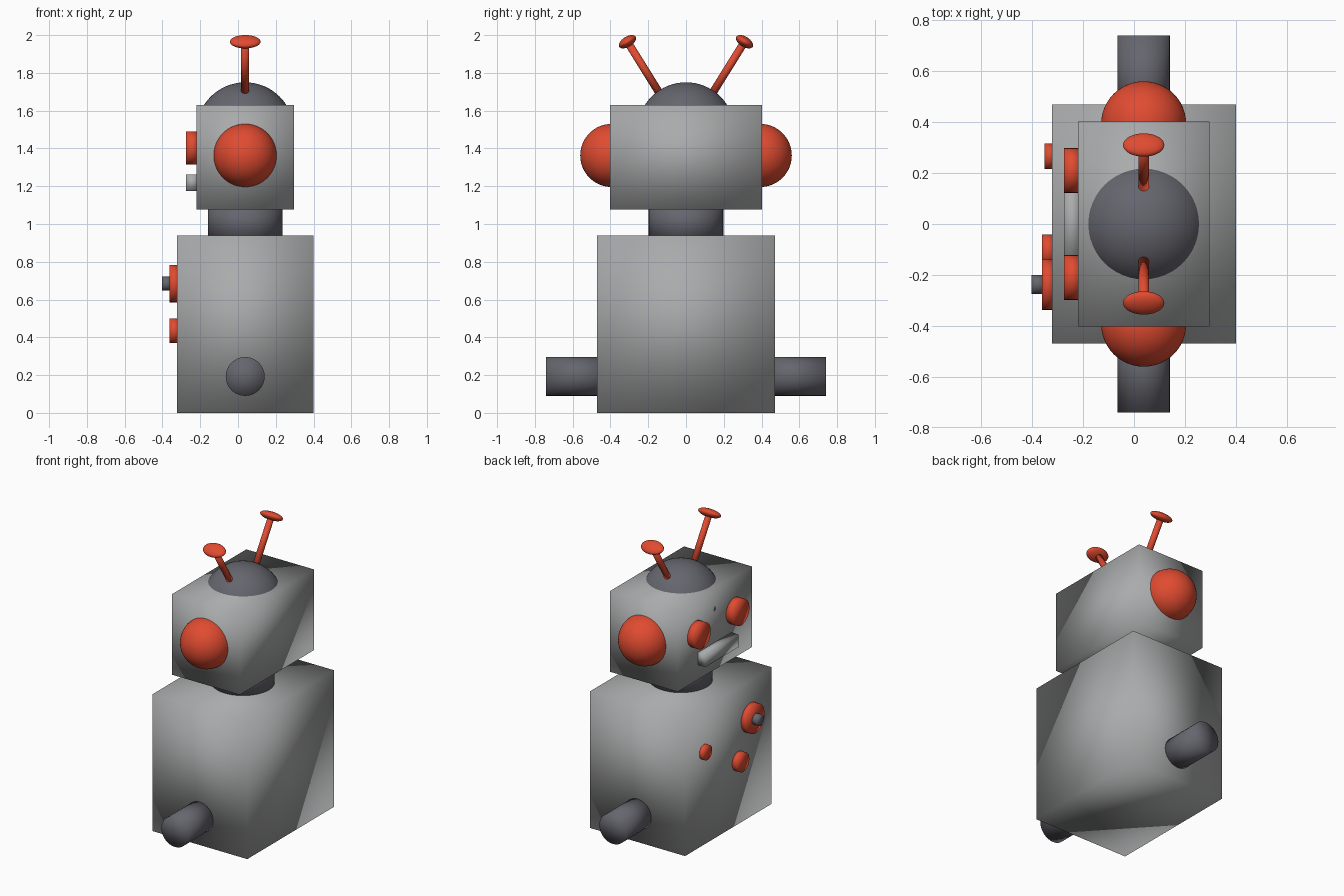
import bpy
import bmesh
from math import pi, radians
from mathutils import Matrix, Vector

if "Cube" in bpy.data.objects:
    bpy.data.objects.remove(bpy.data.objects["Cube"], do_unlink=True)


def material(name, rgb):
    mat = bpy.data.materials.new(name)
    mat.use_nodes = True
    mat.diffuse_color = (*rgb, 1)
    bsdf = next(n for n in mat.node_tree.nodes if n.type == "BSDF_PRINCIPLED")
    bsdf.inputs["Base Color"].default_value = (*rgb, 1)
    return mat


GREY = material("light grey", (0.40, 0.405, 0.41))
DARK = material("dark slate", (0.13, 0.13, 0.155))
RED = material("warm red", (0.75, 0.07, 0.03))


def finish(name, bm, mat):
    # every part, boxes included, has soft shading across its edges
    for face in bm.faces:
        face.smooth = True
    mesh = bpy.data.meshes.new(name)
    bm.to_mesh(mesh)
    bm.free()
    mesh.materials.append(mat)
    obj = bpy.data.objects.new(name, mesh)
    bpy.context.collection.objects.link(obj)
    return obj


def box(name, low, high, mat):
    low, high = Vector(low), Vector(high)
    bm = bmesh.new()
    bmesh.ops.create_cube(bm, size=1)
    bmesh.ops.scale(bm, vec=high - low, verts=bm.verts)
    bmesh.ops.translate(bm, vec=(low + high) / 2, verts=bm.verts)
    return finish(name, bm, mat)


def rod(name, start, end, radius, mat, sides=32):
    start, end = Vector(start), Vector(end)
    axis = end - start
    turn = axis.to_track_quat("Z", "Y").to_matrix().to_4x4()
    bm = bmesh.new()
    bmesh.ops.create_cone(bm, cap_ends=True, cap_tris=True, segments=sides,
                          radius1=radius, radius2=radius, depth=axis.length,
                          matrix=Matrix.Translation((start + end) / 2) @ turn)
    return finish(name, bm, mat)


def ball(name, centre, radii, mat, tilt=0):
    place = Matrix.Translation(centre) @ Matrix.Rotation(tilt, 4, "X")
    bm = bmesh.new()
    bmesh.ops.create_uvsphere(bm, u_segments=48, v_segments=32, radius=1,
                              matrix=place @ Matrix.Diagonal((*radii, 1)))
    return finish(name, bm, mat)


MID = 0.038    # middle of the body from face to back
CHEST = -0.322
FACE = -0.219

# Body, neck and head
box("body", (CHEST, -0.47, 0), (0.40, 0.47, 0.94), GREY)
rod("neck", (MID, 0, 0.90), (MID, 0, 1.12), 0.198, DARK, 48)
box("head", (FACE, -0.402, 1.076), (0.296, 0.402, 1.631), GREY)
ball("head_dome", (MID, 0, 1.492), (0.258, 0.258, 0.258), DARK)

# Mouth plate
box("mouth", (-0.274, -0.18, 1.176), (FACE + 0.01, 0.18, 1.262), GREY)

# Paired parts: arms, ears, eyes and antennae
for side, s in (("near", -1), ("far", 1)):
    rod(side + "_arm", (MID, s * 0.40, 0.193), (MID, s * 0.74, 0.193), 0.103, DARK)
    ball(side + "_ear", (MID, s * 0.393, 1.363), (0.167, 0.167, 0.167), RED)
    rod(side + "_eye", (FACE + 0.01, s * 0.21, 1.402), (-0.274, s * 0.21, 1.402),
        0.088, RED)
    rod(side + "_antenna", (MID, s * 0.14, 1.692), (MID, s * 0.31, 1.965),
        0.021, RED, 24)
    ball(side + "_antenna_tip", (MID, s * 0.31, 1.965), (0.081, 0.051, 0.027),
         RED, tilt=-s * radians(31.8))

# Chest buttons and the knob
for name, y, z, radius, front in (
        ("large_button", -0.238, 0.684, 0.099, -0.362),
        ("medium_button", -0.106, 0.435, 0.065, -0.362),
        ("small_button", 0.266, 0.64, 0.05, -0.351)):
    rod(name, (CHEST + 0.01, y, z), (front, y, z), radius, RED)
rod("knob", (-0.35, -0.238, 0.684), (-0.403, -0.238, 0.684), 0.037, DARK, 24)
